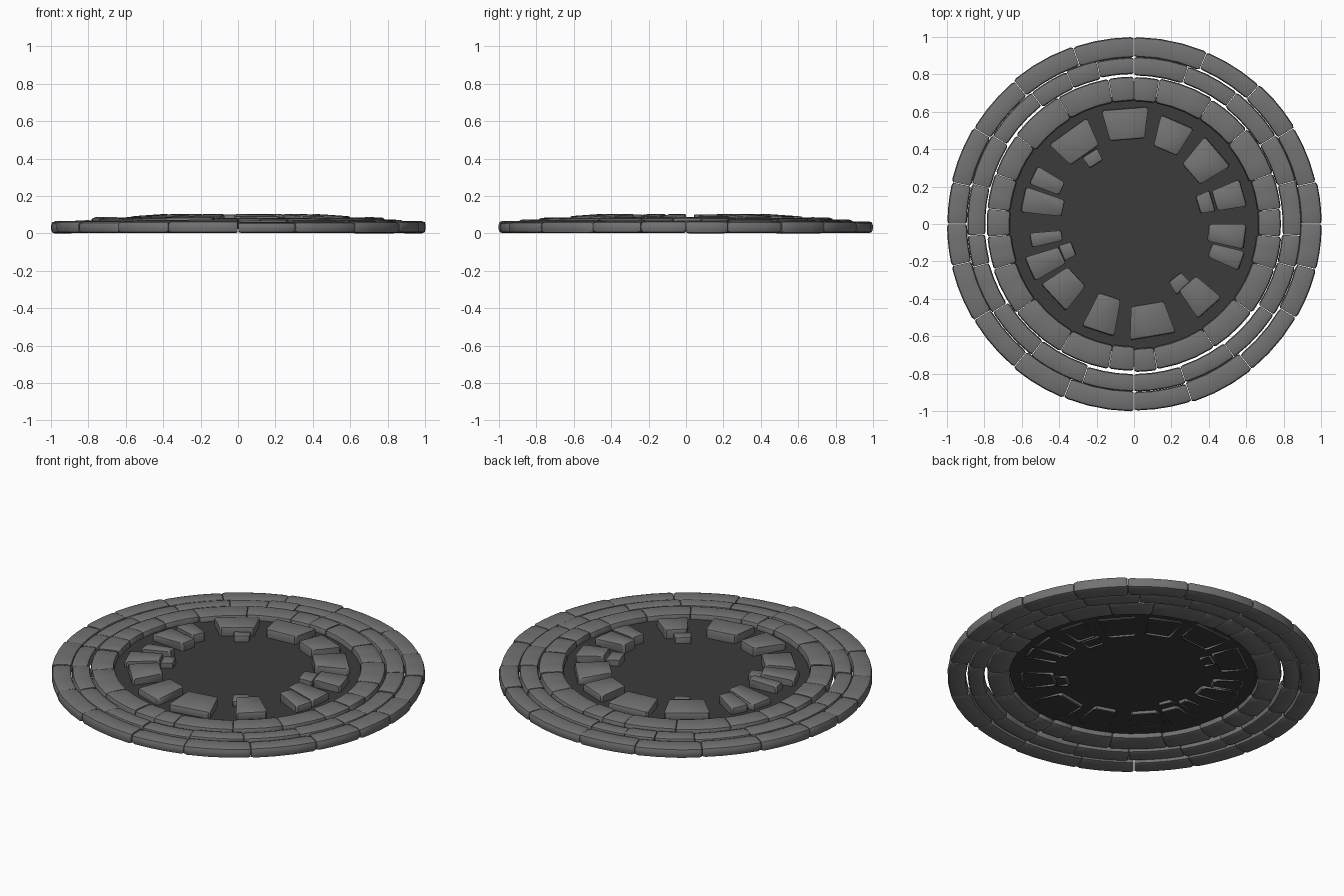
import bpy, bmesh, random
from math import sin, cos, radians
from mathutils import Vector

random.seed(4)
cube = bpy.data.objects.get("Cube")
if cube:
    bpy.data.objects.remove(cube)


def material(name, grey):
    mat = bpy.data.materials.new(name)
    mat.use_nodes = True
    colour = (grey, grey, grey, 1)
    mat.diffuse_color = colour
    bsdf = mat.node_tree.nodes["Principled BSDF"]
    bsdf.inputs["Base Color"].default_value = colour
    bsdf.inputs["Roughness"].default_value = 0.9
    return mat


stone_grey = material("stone grey", 0.17)
soil_grey = material("dark soil grey", 0.043)


def finish(bm, name, mat):
    """Turn a bmesh into a shaded, named object."""
    mesh = bpy.data.meshes.new(name)
    bmesh.ops.recalc_face_normals(bm, faces=bm.faces)
    bm.to_mesh(mesh)
    bm.free()
    mesh.materials.append(mat)
    obj = bpy.data.objects.new(name, mesh)
    bpy.context.collection.objects.link(obj)
    bpy.ops.object.select_all(action="DESELECT")
    obj.select_set(True)
    bpy.context.view_layer.objects.active = obj
    bpy.ops.object.shade_smooth_by_angle(angle=radians(40))
    return obj


def rounded(corners, c):
    """Round the corners of a radius/height section."""
    points = []
    for i, p in enumerate(corners):
        a = p + (corners[i - 1] - p).normalized() * c
        b = p + (corners[(i + 1) % len(corners)] - p).normalized() * c
        points += [a, (a + b) / 4 + p / 2, b]
    return points


def add_stone(bm, start, end, corners, c, steps, open_base=False):
    """Sweep a rounded section between two angles, easing in both ends."""
    section = rounded([Vector(p) for p in corners], c)
    centre = sum(section, Vector((0, 0))) / len(section)
    ease = min(0.9, (end - start) / 6)
    angles = [start + ease + (end - start - 2 * ease) * i / steps for i in range(steps + 1)]
    stations = [(start, 0.88)] + [(a, 1) for a in angles] + [(end, 0.88)]
    rings = []
    for angle, size in stations:
        ring = []
        for p in section:
            r, z = centre + (p - centre) * size
            ring.append(bm.verts.new((r * cos(radians(angle)), r * sin(radians(angle)), z)))
        rings.append(ring)
    count = len(section)
    for a, b in zip(rings, rings[1:]):
        for i in range(count):
            if open_base and i == 2:  # underside between the two lower corners
                continue
            j = (i + 1) % count
            bm.faces.new((a[i], a[j], b[j], b[i]))
    bm.faces.new(rings[0])
    bm.faces.new(rings[-1])


def stone_ring(name, joints, inner, outer, low, high):
    """A closed course of stones with uneven joints."""
    bm = bmesh.new()
    for start, end in zip(joints, joints[1:] + [joints[0] + 360]):
        ri = inner + random.uniform(-0.006, 0.006)
        ro = outer - random.uniform(0, 0.008)
        top = high - random.uniform(0, 0.005)
        base = low + random.uniform(0, 0.004)
        drop = random.uniform(0, 0.005)
        corners = [(ri, base), (ro, base), (ro, top - drop), (ri, top)]
        add_stone(bm, start + 0.1, end - 0.1, corners, 0.02, 3 if end - start > 12 else 2)
    return finish(bm, name, stone_grey)


# Three stepped courses, joints in degrees
stone_ring("outer_stone_ring", [0, 13, 31, 48, 67, 90, 109, 130, 149, 167, 180, 193,
                                211, 230, 248, 270, 288, 309, 330, 346],
           0.895, 1.004, 0, 0.068)
stone_ring("middle_stone_ring", [-4, 15, 32, 52, 71, 90, 103, 114, 128, 148, 166, 184,
                                 195, 212, 232, 252, 270, 288, 307, 327, 345],
           0.797, 0.897, 0.008, 0.075)
stone_ring("inner_stone_ring", [-5, 6, 20, 40, 58, 80, 90, 100, 121, 143, 160, 174, 185,
                                198, 217, 240, 260, 270, 279, 303, 323, 342],
           0.66, 0.792, 0.018, 0.088)

# Thin floor inside the courses
bm = bmesh.new()
bmesh.ops.create_cone(bm, cap_ends=True, segments=40, radius1=0.69, radius2=0.69, depth=0.004)
bmesh.ops.translate(bm, verts=bm.verts, vec=(0, 0, 0.05))
finish(bm, "floor_disc", soil_grey)

# Loose paving stones: start angle, end angle, inner and outer radius in hundredths
paving = [
    (83, 106, 46, 63), (58, 76, 43, 60), (31, 51, 41, 60), (9, 23, 45, 61),
    (-13, 0, 40, 60), (-24, -14, 43, 61), (-56, -40, 43, 61), (-92, -69, 44, 62),
    (243, 260, 41, 61), (213, 232, 42, 59), (197, 210, 42, 61), (185, 193, 39, 56),
    (161, 174, 39, 61), (149, 159, 43, 60), (114, 137, 46, 62),
]
chips = [(9, 24, 36, 44), (-59, -46, 36, 44), (196, 208, 35, 42), (116, 128, 38, 45)]
for name, stones, top in (("paving_stones", paving, 0.106), ("small_paving_chips", chips, 0.092)):
    bm = bmesh.new()
    for start, end, ri, ro in stones:
        ri, ro = ri / 100, ro / 100
        high = top - random.uniform(0, 0.004)
        fall = (ro - ri) * 0.07
        corners = [(ri, 0.03), (ro, 0.042), (ro, high - fall), (ri, high)]
        add_stone(bm, start, end, corners, 0.012, 1, open_base=True)
    finish(bm, name, stone_grey)
